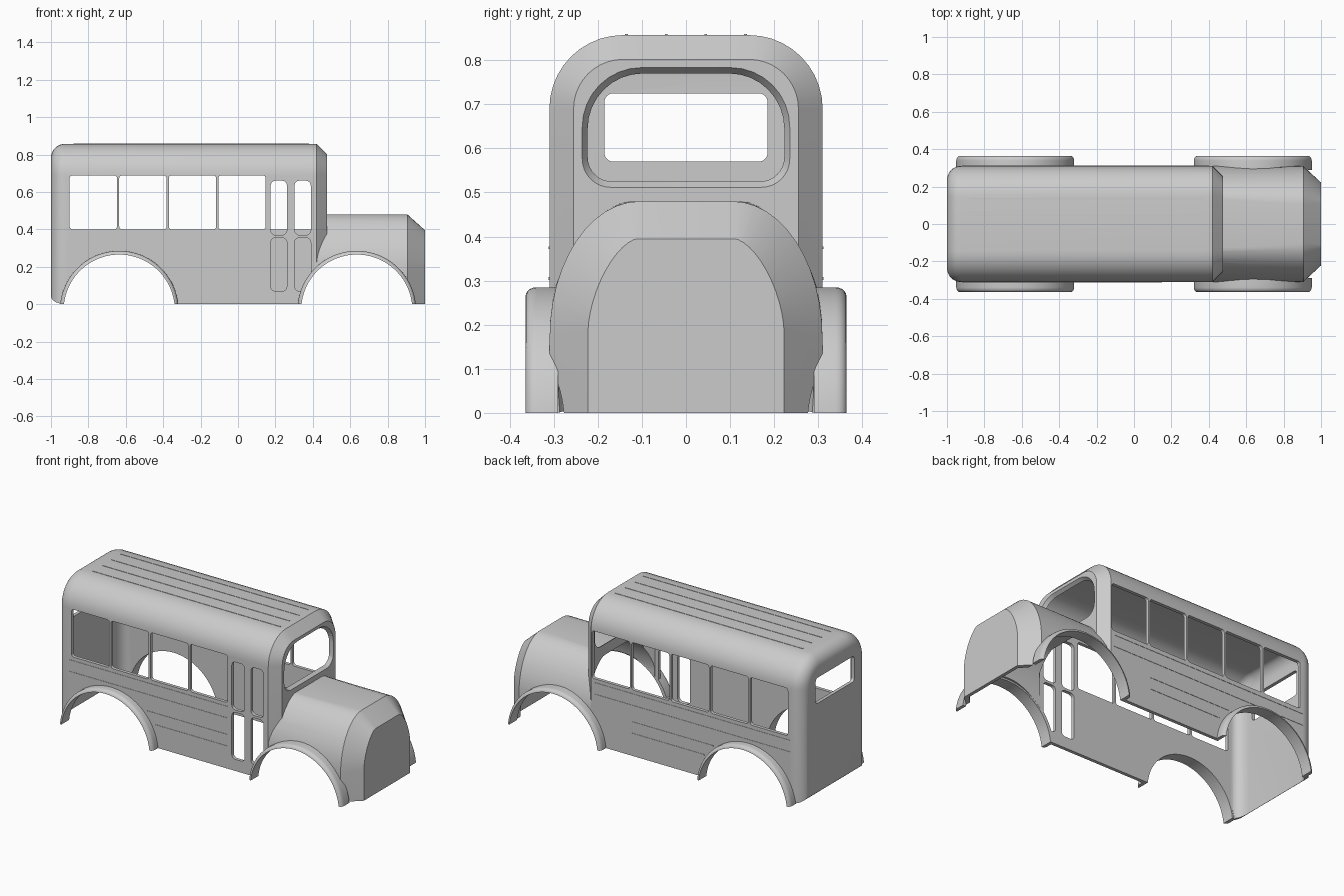
import bpy, bmesh
from math import sin, cos, pi

if "Cube" in bpy.data.objects:
    bpy.data.objects.remove(bpy.data.objects["Cube"])

WALL = 0.02
paint = bpy.data.materials.new("body_grey")
paint.use_nodes = True
GREY = (0.6, 0.6, 0.6, 1)
paint.diffuse_color = GREY
paint.node_tree.nodes["Principled BSDF"].inputs["Base Color"].default_value = GREY


def finish(name, bm):
    bmesh.ops.recalc_face_normals(bm, faces=bm.faces)
    mesh = bpy.data.meshes.new(name)
    bm.to_mesh(mesh)
    bm.free()
    mesh.materials.append(paint)
    obj = bpy.data.objects.new(name, mesh)
    bpy.context.collection.objects.link(obj)
    return obj


def select(obj):
    bpy.ops.object.select_all(action='DESELECT')
    obj.select_set(True)
    bpy.context.view_layer.objects.active = obj


def smooth(obj):
    select(obj)
    bpy.ops.object.shade_smooth_by_angle(angle=0.4)


def loft(name, sections, axis='X'):
    """Skin closed outlines (u, z) placed at depths along X or Y."""
    bm = bmesh.new()
    rings = [[bm.verts.new((d, u, z) if axis == 'X' else (u, d, z)) for u, z in pts]
             for d, pts in sections]
    n = len(rings[0])
    for a, b in zip(rings, rings[1:]):
        for i in range(n):
            j = (i + 1) % n
            bm.faces.new((a[i], a[j], b[j], b[i]))
    bm.faces.new(rings[0])
    bm.faces.new(rings[-1])
    return finish(name, bm)


def boolean(target, tool, mode='DIFFERENCE'):
    mod = target.modifiers.new(mode, 'BOOLEAN')
    mod.object, mod.operation, mod.solver = tool, mode, 'EXACT'
    select(target)
    bpy.ops.object.modifier_apply(modifier=mod.name)
    bpy.data.objects.remove(tool)


def mirrored(half):
    return half + [(-y, z) for y, z in reversed(half)]


def body_outline(inset, bottom):
    cy, cz, r = 0.143, 0.69, 0.167 - inset
    arc = [(cy + r * cos(i * pi / 20), cz + r * sin(i * pi / 20)) for i in range(11)]
    return mirrored([(0.31 - inset, bottom)] + arc)


def hood_outline(flat, width, shoulder, top, power, bottom, inset=0.0):
    a, b = width - flat - inset, top - shoulder - inset
    arc = []
    for i in range(13):
        t = i * pi / 24
        arc.append((flat + a * max(cos(t), 0) ** (2 / power),
                    shoulder + b * sin(t) ** (2 / power)))
    return mirrored([(width - inset, bottom)] + arc)


def round_rect(u0, u1, z0, z1, r_low, r_high):
    pts = []
    corners = [(u1, z0, -1, 1, r_low, -pi / 2), (u1, z1, -1, -1, r_high, 0),
               (u0, z1, 1, -1, r_high, pi / 2), (u0, z0, 1, 1, r_low, pi)]
    for u, z, su, sz, r, start in corners:
        for i in range(9):
            t = start + i * pi / 16
            pts.append((u + su * r + r * cos(t), z + sz * r + r * sin(t)))
    return pts


def body_solid(name, t, floor):
    # Rounded rear, straight sides, chamfered front
    r = 0.075
    sections = []
    for i in range(9):
        a = i * pi / 16
        d = r * (1 - sin(a))
        bottom = 0.6 * d if floor is None else floor
        sections.append((-1 + t + (r - t) * (1 - cos(a)), body_outline(d + t, bottom)))
    low = 0 if floor is None else floor
    sections.append((0.42 - t * 0.4, body_outline(t, low)))
    sections.append((0.475 - t, body_outline(0.055 + t * 0.6, low)))
    return loft(name, sections)


def hood_solid(name, t, low, start):
    back = hood_outline(0.13, 0.3095, 0.22, 0.48, 1.6, low, t)
    front = hood_outline(0.105, 0.3095, 0.17, 0.48, 2, low, t)
    nose = hood_outline(0.11, 0.222, 0.19, 0.395, 1.6, low, t)
    return loft(name, [(start, back), (0.46, back), (0.905 - t * 0.4, front),
                       (1 - t, nose)])


# Hollow shell of cabin and hood
shell = body_solid("bus_body", 0, None)
boolean(shell, hood_solid("hood", 0, 0, 0.40), 'UNION')
boolean(shell, body_solid("cabin_space", WALL, -0.1))
boolean(shell, hood_solid("hood_space", WALL, -0.1, 0.36))

# Windshield with bevelled reveal, and rear window
boolean(shell, loft("windshield_cut", [
    (0.40, round_rect(-0.223, 0.223, 0.525, 0.77, 0.055, 0.125)),
    (0.455, round_rect(-0.223, 0.223, 0.525, 0.77, 0.055, 0.125)),
    (0.476, round_rect(-0.236, 0.236, 0.511, 0.784, 0.065, 0.135))]))
rear = round_rect(-0.185, 0.185, 0.57, 0.725, 0.02, 0.02)
boolean(shell, loft("rear_window_cut", [(-1.1, rear), (-0.85, rear)]))


def side_cut(side, u0, u1, z0, z1, r):
    pts = round_rect(u0, u1, z0, z1, r, r)
    boolean(shell, loft("side_cut", [(side * 0.2, pts), (side * 0.4, pts)], 'Y'))


# Side windows: five on the left wall, four plus the doors on the right
for side, count in ((-1, 4), (1, 5)):
    for k in range(count):
        x = -0.9 + 0.265 * k
        side_cut(side, x, x + 0.253, 0.4, 0.688, 0.015)
for x in (0.175, 0.303):
    side_cut(-1, x, x + 0.086, 0.37, 0.66, 0.025)
    side_cut(-1, x, x + 0.086, 0.07, 0.355, 0.025)

# Wheel arch openings and their flares
ARCH_Z, R_IN, R_OUT = -0.032, 0.297, 0.317


def circle(cx, r, n=96):
    return [(cx + r * cos(2 * pi * i / n), ARCH_Z + r * sin(2 * pi * i / n))
            for i in range(n)]


def flare(name, cx, side):
    lip = [(0.339 + 0.025 * sin(i * pi / 10), R_IN + 0.02 * cos(i * pi / 10))
           for i in range(6)]
    profile = [(0.29, R_IN), (0.29, R_OUT)] + lip
    bm = bmesh.new()
    n = 64
    rings = [[bm.verts.new((cx + r * cos(pi * k / n), side * y, ARCH_Z + r * sin(pi * k / n)))
              for y, r in profile] for k in range(n + 1)]
    m = len(profile)
    for a, b in zip(rings, rings[1:]):
        for i in range(m):
            j = (i + 1) % m
            bm.faces.new((a[i], a[j], b[j], b[i]))
    cut = bmesh.ops.bisect_plane(bm, geom=bm.verts[:] + bm.edges[:] + bm.faces[:],
                                 plane_co=(0, 0, 0), plane_no=(0, 0, 1), clear_inner=True)
    edges = [e for e in cut["geom_cut"] if isinstance(e, bmesh.types.BMEdge)]
    bmesh.ops.holes_fill(bm, edges=edges)
    smooth(finish(name, bm))


for end, cx in (("rear", -0.635), ("front", 0.635)):
    for side, label in ((-1, "right"), (1, "left")):
        hole = circle(cx, 0.307)
        boolean(shell, loft("arch_cut", [(side * 0.2, hole), (side * 0.4, hole)], 'Y'))
        flare(f"{end}_{label}_arch_flare", cx, side)
smooth(shell)


def rib(name, x0, x1, y, z, size):
    bm = bmesh.new()
    bmesh.ops.create_cube(bm, size=1)
    for v in bm.verts:
        v.co.x = x0 if v.co.x < 0 else x1
        v.co.y = y + v.co.y * size
        v.co.z = z + v.co.z * size
    finish(name, bm)


# Roof ribs and side rub rails
for y in (-0.135, -0.045, 0.045, 0.135):
    rib("roof_rib", -0.88, 0.38, y, 0.856, 0.006)
for side in (-1, 1):
    front = 0.15 if side < 0 else 0.40
    for z in (0.375, 0.305):
        rib("side_rail", -0.92, front, side * 0.309, z, 0.006)
    for z, reach in ((0.205, 0.43), (0.135, 0.37)):
        rib("side_rail", -reach + 0.03, 0.15, side * 0.309, z, 0.006)
